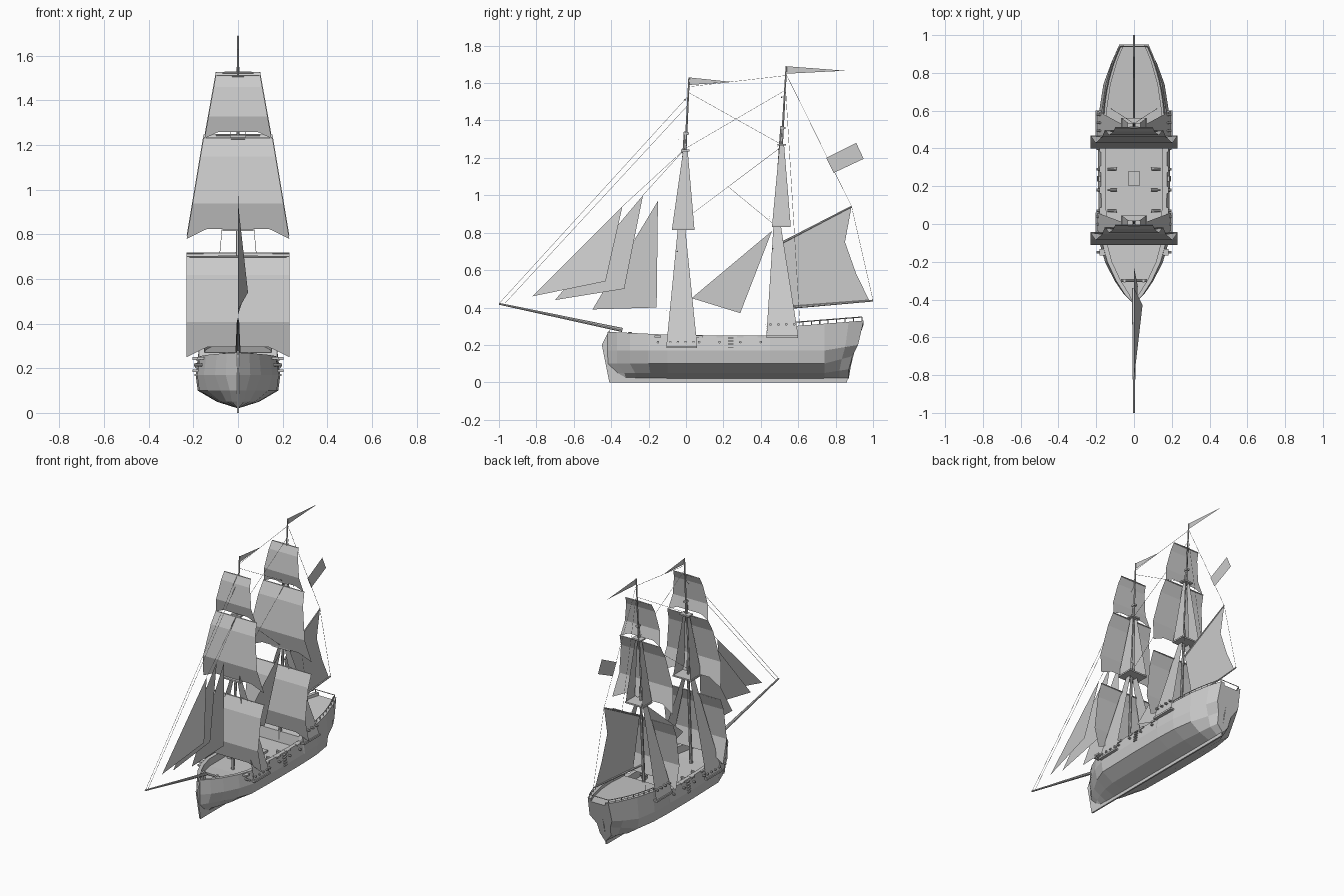
import bpy, bmesh, math
from mathutils import Vector, Matrix

default_cube = bpy.data.objects.get("Cube")
if default_cube:
    bpy.data.objects.remove(default_cube)

# One flat grey for everything
shade = .6
grey = bpy.data.materials.new("pale grey")
grey.use_nodes = True
grey.diffuse_color = (shade, shade, shade, 1)
grey.node_tree.nodes["Principled BSDF"].inputs["Base Color"].default_value = grey.diffuse_color


def finish(name, mesh_data):
    mesh = bpy.data.meshes.new(name)
    mesh_data.to_mesh(mesh)
    mesh_data.free()
    mesh.materials.append(grey)
    bpy.context.collection.objects.link(bpy.data.objects.new(name, mesh))


def loft(bm, rows, closed=False):
    rings = [[bm.verts.new(point) for point in row] for row in rows]
    for near, far in zip(rings, rings[1:]):
        count = len(near)
        for i in range(count if closed else count - 1):
            j = (i + 1) % count
            bm.faces.new((near[i], near[j], far[j], far[i]))
    return rings


def rod(bm, start, end, thick, thin=None, sides=6):
    start, end = Vector(start), Vector(end)
    axis = end - start
    place = Matrix.Translation((start + end) / 2) @ axis.to_track_quat('Z', 'Y').to_matrix().to_4x4()
    bmesh.ops.create_cone(bm, cap_ends=True, segments=sides, radius1=thick, radius2=thin or thick,
                          depth=axis.length, matrix=place)


def box(bm, centre, size):
    place = Matrix.Translation(centre) @ Matrix.Diagonal((*size, 1))
    bmesh.ops.create_cube(bm, size=1, matrix=place)


def sheet(name, outline, sag=0):
    """Flat cloth from (y, z) corners; sag pushes the last corner, the clew, to the left."""
    bm = bmesh.new()
    corners = [bm.verts.new((0, y, z)) for y, z in outline]
    corners[-1].co.x = sag
    bm.faces.new(corners)
    finish(name, bm)


# Hull shape rules
bow, stern, waist_end, beam = -.42, .95, .44, .185


def breadth(y):
    ahead = min(1, (y - bow) / .4)
    behind = max(0, (y - waist_end) / (stern - waist_end))
    return .005 + beam * math.sin(ahead * math.pi / 2) ** .8 * (1 - .57 * behind ** 2.5)


def rail_height(y):
    if y > waist_end:
        return .29 + .04 * (y - waist_end) / (stern - waist_end)
    return .25 + .02 * max(0, -y / -bow)


def deck_height(y):
    return rail_height(y) - (.02 if y > waist_end else .05)


def section(y):
    wide, rail = breadth(y), rail_height(y)
    aft = max(0, (y - .74) / (stern - .74))
    fore = max(0, (-.15 - y) / (-.15 - bow))
    inner = max(.003, wide * .92 - .025)
    half = [(inner, y, deck_height(y)), (inner, y, rail), (wide * .92, y, rail),
            (wide, y - .03 * aft, .17 + .03 * aft),
            (wide * (.95 - .35 * max(aft, fore)), y - .06 * aft, .1 + .04 * aft),
            (wide / 2, y - .08 * aft + .05 * fore, .05 + .02 * aft)]
    keel_point = (0, y - .08 * aft + .06 * fore, .02)
    return half + [keel_point] + [(-x, v, z) for x, v, z in reversed(half)]


bm = bmesh.new()
rings = loft(bm, [section(y) for y in
                  (bow, -.37, -.3, -.2, -.1, .2, waist_end, waist_end + .01, .6, .74, .87, stern)], True)
bm.faces.new(rings[0])
bm.faces.new(rings[-1])
bmesh.ops.recalc_face_normals(bm, faces=bm.faces)
finish("hull", bm)

# Keel, stem and rudder plate
bm = bmesh.new()
outline = [(-.41, .28), (-.45, .2), (-.41, 0), (.86, 0), (.91, .2), (.8, .2), (.78, .03), (-.33, .03)]
loft(bm, [[(x, y, z) for y, z in outline] for x in (-.005, .005)], True)
for x in (-.005, .005):
    bm.faces.new([bm.verts.new((x, y, z)) for y, z in outline])
bmesh.ops.remove_doubles(bm, verts=bm.verts, dist=.0001)
bmesh.ops.recalc_face_normals(bm, faces=bm.faces)
finish("keel", bm)

# Quarterdeck railing
bm = bmesh.new()
posts = 8
for side in (-1, 1):
    feet = []
    for i in range(posts + 1):
        y = .58 + (stern - .01 - .58) * i / posts
        feet.append(Vector((side * (breadth(y) * .92 - .01), y, rail_height(y))))
    lift = Vector((0, 0, .02))
    for foot, following in zip(feet, feet[1:] + [Vector((0, feet[-1].y, feet[-1].z))]):
        rod(bm, foot, foot + lift, .003, sides=4)
        rod(bm, foot + lift, following + lift, .003, sides=4)
finish("railing", bm)

# Guns on carriages, muzzles, port lids and boarding steps
guns, ports, steps = bmesh.new(), bmesh.new(), bmesh.new()
for side in (-1, 1):
    for y in (-.15, .07, .18, .29, .4):
        if 0 < y < .3:
            rod(guns, (side * .09, y, .222), (side * .14, y, .22), .008, .006, sides=8)
            box(guns, (side * .11, y, .21), (.03, .02, .02))
        rod(ports, (side * .16, y, .215), (side * .198, y, .215), .007, sides=8)
        box(ports, (side * .165, y, .245), (.035, .035, .012))
    for i in range(5):
        box(steps, (side * (beam + .004 - .002 * i), .24, .17 + .017 * i), (.015, .03, .006))
finish("guns", guns)
finish("gun_ports", ports)
finish("boarding_steps", steps)

# Deck fittings: hatch and windlass
bm = bmesh.new()
box(bm, (0, .24, .205), (.06, .08, .02))
rod(bm, (-.07, -.3, .26), (.07, -.3, .26), .008, sides=8)
for x in (-.05, .05):
    box(bm, (x, -.3, .24), (.012, .02, .06))
finish("deck_fittings", bm)


def square_sail(name, axis, head, foot, head_half, foot_half):
    """Billowing cloth in four rows, with an arched foot."""
    bm = bmesh.new()
    drop, rows = head - foot, []
    for f in (0, .18, .65, 1):
        half = head_half + (foot_half - head_half) * f
        ahead = .016 + drop * (.12 * math.sin(f * math.pi) + .06 * f)
        row = []
        for across in (-1, -.6, .6, 1):
            arch = .1 * drop if f == 1 and abs(across) < 1 else 0
            row.append((across * half, axis(head) - ahead - arch / 4, head - drop * f + arch))
        rows.append(row)
    loft(bm, rows)
    finish(name, bm)


def build_mast(label, axis, raised, channel, eyes, base, platform):
    low, high, top = .82 + raised / 2, 1.24 + raised, 1.63 + raised * 2

    def at(z, x=0, dy=0):
        return x, axis(z) + dy, z

    # Poles
    bm = bmesh.new()
    rod(bm, at(.19), at(low + .1), .011, .008, sides=8)
    rod(bm, at(low, dy=-.012), at(high + .1, dy=-.008), .008, .006, sides=8)
    rod(bm, at(high), at(top), .006, .004)
    finish(label + "_mast", bm)
    # Platforms
    bm = bmesh.new()
    box(bm, (0, sum(platform) / 2, low), (.14, platform[1] - platform[0], .01))
    box(bm, at(high), (.07, .045, .01))
    box(bm, at(high + .09), (.02, .03, .012))
    finish(label + "_platforms", bm)
    # Square sails, each hung from a yard
    yards = bmesh.new()
    for sail, head, foot, head_half, foot_half in (("course", .7, .25, .23, .23),
                                                   ("topsail", 1.23, .78, .155, .23),
                                                   ("topgallant", 1.51, 1.23, .1, .15)):
        head, foot = head + raised / 2, foot + raised / 2
        square_sail(label + "_" + sail, axis, head, foot, head_half, foot_half)
        for side in (-1, 1):
            rod(yards, at(head, dy=-.016), at(head, side * head_half, -.016), .005, .003)
    finish(label + "_yards", yards)
    # Shrouds, with channels and deadeyes at their feet
    shrouds, channels = bmesh.new(), bmesh.new()
    length = base[1] - base[0]
    for side in (-1, 1):
        loft(shrouds, [[(side * .195, y, channel) for y in base],
                       [at(low, side * .025, dy) for dy in (-.02, .02)]])
        loft(shrouds, [[(side * .065, y, low) for y in platform],
                       [at(high, side * .015, dy) for dy in (-.012, .012)]])
        box(channels, (side * beam, sum(base) / 2, channel - .006), (.036, length, .012))
        for i in range(4):
            y = base[0] + length * (i + .5) / 4
            rod(channels, (side * .175, y, eyes), (side * .198, y, eyes), .007, sides=8)
    finish(label + "_shrouds", shrouds)
    finish(label + "_channels", channels)


def fore_axis(z):
    return .05 * z - .065


def main_axis(z):
    return .057 * z + .44


build_mast("fore", fore_axis, 0, .195, .215, (-.105, .06), (-.075, .045))
build_mast("main", main_axis, .03, .25, .31, (.43, .6), (.46, .56))

# Spars
bm = bmesh.new()
sprit_tip, gaff_peak, boom_end = (-1, .42), (.885, .94), (1, .437)
rod(bm, (0, -.34, .28), (0, *sprit_tip), .011, .005, sides=8)
finish("bowsprit", bm)
bm = bmesh.new()
rod(bm, (0, .5, .74), (0, *gaff_peak), .006, .004)
rod(bm, (0, .49, .395), (0, *boom_end), .008, .005)
finish("gaff_and_boom", bm)

# Fore-and-aft sails
sheet("flying_jib", [(-.82, .46), (-.34, .94), (-.43, .54)], .045)
sheet("outer_jib", [(-.7, .44), (-.23, 1), (-.33, .5)], .02)
sheet("inner_jib", [(-.5, .39), (-.15, .97), (-.157, .4)])
sheet("staysail", [(.03, .45), (.46, .81), (.29, .37)])
sheet("spanker", [(.5, .74), gaff_peak, (.85, .75), (.91, .58), (.98, .437), (.57, .405)])

# Flags
sheet("ensign", [(.75, 1.2), (.91, 1.28), (.95, 1.195), (.79, 1.12)])
for label, axis, top, fly in (("fore", fore_axis, 1.63, .23), ("main", main_axis, 1.69, .315)):
    y = axis(top)
    sheet(label + "_pennant", [(y, top), (y + fly, top - .024), (y, top - .04)])


# Stays between the spars
def fore(z):
    return fore_axis(z), z


def main(z):
    return main_axis(z), z


bm = bmesh.new()
for start, end in ((sprit_tip, fore(1.53)), ((-.97, .42), fore(1.48)), ((-.34, .94), fore(1.25)),
                   ((-.23, 1), fore(1.25)), (fore(1.58), main(1.64)), (fore(1.55), main(1.27)),
                   (fore(1.25), main(1.56)), (fore(.86), main(1.26)), ((.22, 1.05), main(.83)),
                   (main(1.65), gaff_peak), (gaff_peak, boom_end)):
    rod(bm, (0, *start), (0, *end), .0012, sides=3)
for side in (-1, 1):
    rod(bm, (0, *main(1.6)), (side * .12, .61, .3), .0012, sides=3)
finish("stays", bm)
